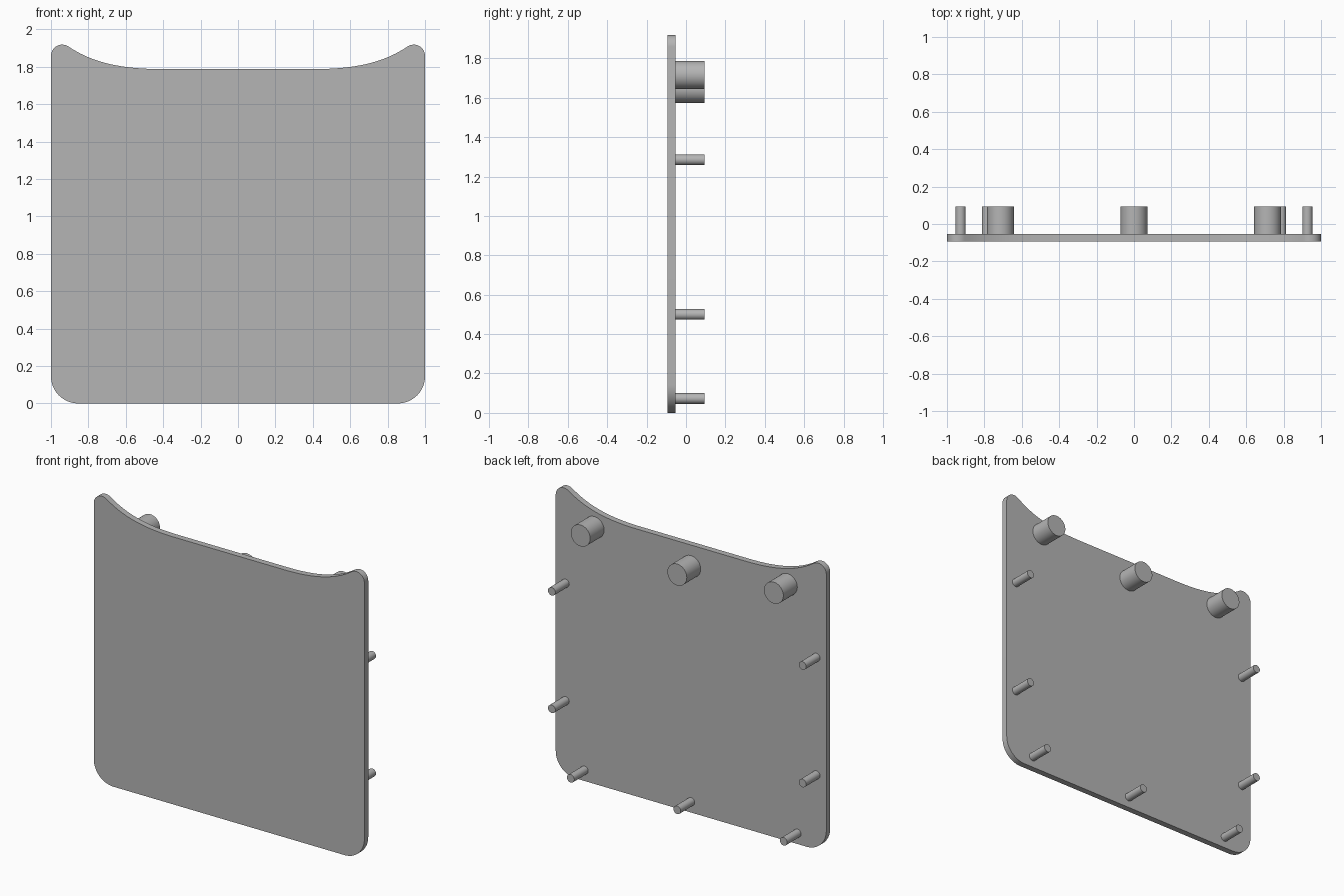
import bpy, bmesh, math
from mathutils import Matrix, Vector

if "Cube" in bpy.data.objects:
    bpy.data.objects.remove(bpy.data.objects["Cube"])

FRONT, BACK, PEG_END = -0.094, -0.053, 0.094

grey = bpy.data.materials.new("plain grey")
grey.use_nodes = True
COLOUR = (0.46, 0.46, 0.46, 1)
grey.diffuse_color = COLOUR
grey.node_tree.nodes["Principled BSDF"].inputs["Base Color"].default_value = COLOUR


def finish(bm, name):
    bmesh.ops.recalc_face_normals(bm, faces=bm.faces)
    mesh = bpy.data.meshes.new(name)
    bm.to_mesh(mesh)
    bm.free()
    mesh.materials.append(grey)
    obj = bpy.data.objects.new(name, mesh)
    bpy.context.collection.objects.link(obj)
    bpy.ops.object.select_all(action='DESELECT')
    obj.select_set(True)
    bpy.context.view_layer.objects.active = obj
    bpy.ops.object.shade_smooth_by_angle(angle=math.radians(30))
    return obj


def arc(cx, cz, r, start, end, steps):
    angles = [math.radians(start + (end - start) * i / steps) for i in range(steps + 1)]
    return [Vector((cx + r * math.cos(a), cz + r * math.sin(a))) for a in angles]


def bezier(p0, p1, p2, p3, steps):
    p0, p1, p2, p3 = map(Vector, (p0, p1, p2, p3))
    ts = [i / steps for i in range(steps + 1)]
    return [p0 * (1 - t)**3 + p1 * 3 * t * (1 - t)**2 + p2 * 3 * t * t * (1 - t) + p3 * t**3
            for t in ts]


# Panel: half outline from bottom to top, mirrored, then extruded to thickness
half = arc(0.855, 0.145, 0.145, -90, 0, 16)
half += arc(0.94, 1.858, 0.06, 0, 124, 16)
half += bezier((0.906, 1.908), (0.77, 1.814), (0.60, 1.787), (0.40, 1.787), 20)[1:]
outline = half + [Vector((-p.x, p.y)) for p in reversed(half)]
bm = bmesh.new()
face = bm.faces.new([bm.verts.new((p.x, FRONT, p.y)) for p in outline])
sides = bmesh.ops.extrude_face_region(bm, geom=[face], use_keep_orig=True)
moved = [g for g in sides["geom"] if isinstance(g, bmesh.types.BMVert)]
bmesh.ops.translate(bm, verts=moved, vec=(0, BACK - FRONT, 0))
finish(bm, "panel")


# Round pegs standing out of the back of the panel
def peg(name, x, z, radius, segments):
    start = BACK - 0.01
    bm = bmesh.new()
    bmesh.ops.create_cone(
        bm, cap_ends=True, segments=segments, radius1=radius, radius2=radius,
        depth=PEG_END - start,
        matrix=Matrix.Translation((x, (start + PEG_END) / 2, z)) @ Matrix.Rotation(math.pi / 2, 4, 'X'))
    finish(bm, name)


peg("large_peg_centre", 0, 1.645, 0.0715, 48)
peg("bottom_peg_centre", 0, 0.073, 0.027, 32)
for side, s in (("left", 1), ("right", -1)):
    peg(f"large_peg_{side}", s * 0.714, 1.715, 0.0715, 48)
    peg(f"bottom_peg_{side}", s * 0.787, 0.073, 0.027, 32)
    peg(f"upper_side_peg_{side}", s * 0.927, 1.285, 0.027, 32)
    peg(f"lower_side_peg_{side}", s * 0.927, 0.50, 0.027, 32)
